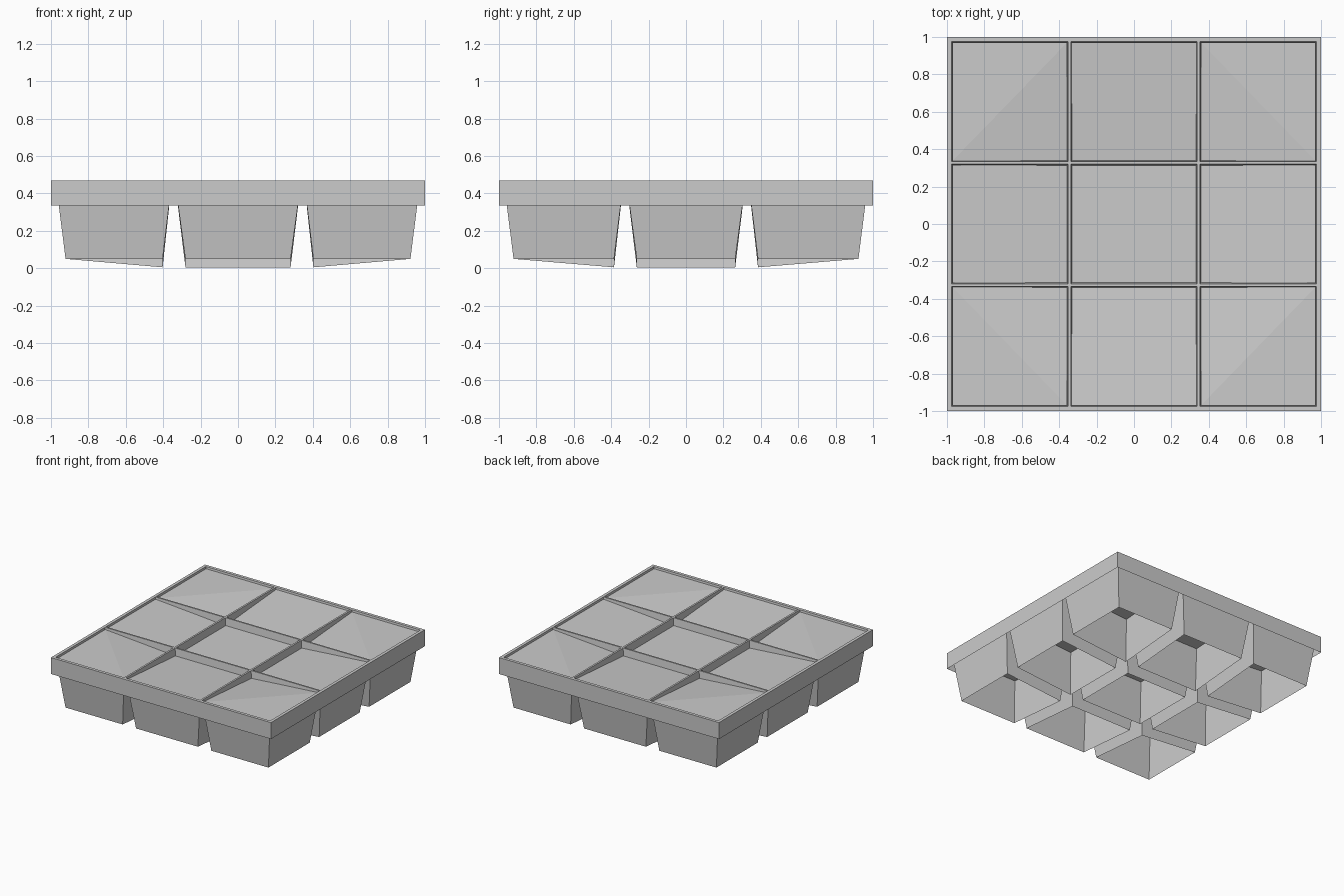
import bpy, bmesh

if "Cube" in bpy.data.objects:
    bpy.data.objects.remove(bpy.data.objects["Cube"])

TOP, SKIRT = 0.47, 0.335
# cell limits (low, high) at the top and at the open bottom
X_TOP = [(-0.975, -0.353), (-0.338, 0.338), (0.353, 0.975)]
X_BOT = [(-0.922, -0.403), (-0.281, 0.281), (0.403, 0.922)]
Y_TOP = [(-0.975, -0.333), (-0.320, 0.320), (0.333, 0.975)]
Y_BOT = [(-0.922, -0.385), (-0.263, 0.263), (0.385, 0.922)]


def finish(bm, name):
    me = bpy.data.meshes.new(name)
    bm.to_mesh(me)
    bm.free()
    ob = bpy.data.objects.new(name, me)
    bpy.context.collection.objects.link(ob)
    return ob


def ring(i, j, t, z_outer, z_inner):
    """Four corners of a cell, t = 0 at the top, 1 at the bottom."""
    pts = []
    for a, b in ((0, 0), (1, 0), (1, 1), (0, 1)):
        x = X_TOP[i][a] * (1 - t) + X_BOT[i][a] * t
        y = Y_TOP[j][b] * (1 - t) + Y_BOT[j][b] * t
        outer = (i, a) in ((0, 0), (2, 1)) or (j, b) in ((0, 0), (2, 1))
        pts.append((x, y, z_outer if outer else z_inner))
    return pts


# rim lattice and skirt
bm = bmesh.new()
xs = [-1] + [v for c in X_TOP for v in c] + [1]
ys = [-1] + [v for c in Y_TOP for v in c] + [1]
grid = [[bm.verts.new((x, y, TOP)) for y in ys] for x in xs]
for i in range(7):
    for j in range(7):
        if not (i % 2 and j % 2):
            bm.faces.new((grid[i][j], grid[i + 1][j], grid[i + 1][j + 1], grid[i][j + 1]))
border = [e for e in bm.edges if e.is_boundary and
          any(all(abs(abs(v.co[k]) - 1) < 1e-5 for v in e.verts) for k in (0, 1))]
ext = bmesh.ops.extrude_edge_only(bm, edges=border)["geom"]
for v in ext:
    if isinstance(v, bmesh.types.BMVert):
        v.co.z = SKIRT
bmesh.ops.recalc_face_normals(bm, faces=bm.faces)
finish(bm, "tray_rim")

# tapered cells, open below, each with a slightly dished panel near the top
walls, panels = bmesh.new(), bmesh.new()
for i in range(3):
    for j in range(3):
        up = [walls.verts.new(p) for p in ring(i, j, 0, TOP, TOP)]
        low = [walls.verts.new(p) for p in ring(i, j, 1, 0.05, 0.005)]
        for k in range(4):
            n = (k + 1) % 4
            walls.faces.new((low[k], low[n], up[n], up[k]))
        p = [panels.verts.new(c) for c in ring(i, j, 0.09, 0.455, 0.41)]
        if i != 1 and j != 1:
            # corner panels fold across the diagonal
            k = {(0, 0): 0, (2, 0): 1, (2, 2): 2, (0, 2): 3}[(i, j)]
            q = p[k:] + p[:k]
            panels.faces.new((q[3], q[0], q[1]))
            panels.faces.new((q[1], q[2], q[3]))
        else:
            panels.faces.new(p)
finish(walls, "cell_walls")
finish(panels, "cell_panels")
